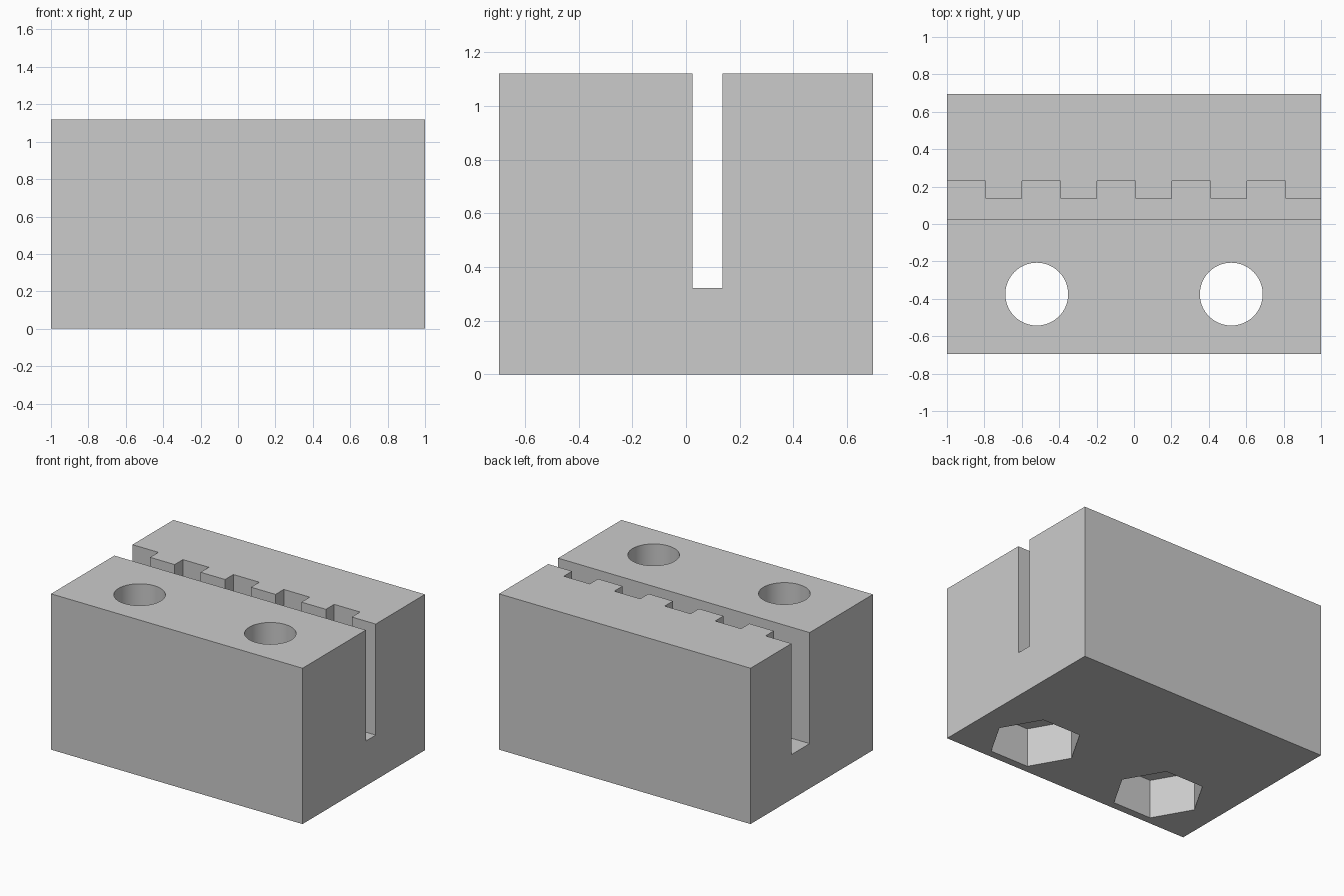
import bpy
import bmesh
from math import cos, sin, tau, radians

if "Cube" in bpy.data.objects:
    bpy.data.objects.remove(bpy.data.objects["Cube"], do_unlink=True)

HEIGHT, HALF_Y = 1.12, 0.695
HOLE_X, HOLE_Y = 0.52, -0.375
OVER = 0.1  # cutter overshoot past the block

grey = bpy.data.materials.new("plain grey")
grey.use_nodes = True
grey.diffuse_color = (0.6, 0.6, 0.6, 1)
grey.node_tree.nodes["Principled BSDF"].inputs["Base Color"].default_value = grey.diffuse_color


def prism(name, outline, z0, z1):
    """Extrude a flat outline from z0 up to z1."""
    bm = bmesh.new()
    face = bm.faces.new([bm.verts.new((x, y, z0)) for x, y in outline])
    grown = bmesh.ops.extrude_face_region(bm, geom=[face])["geom"]
    verts = [v for v in grown if isinstance(v, bmesh.types.BMVert)]
    bmesh.ops.translate(bm, verts=verts, vec=(0, 0, z1 - z0))
    bmesh.ops.recalc_face_normals(bm, faces=bm.faces)
    mesh = bpy.data.meshes.new(name)
    bm.to_mesh(mesh)
    bm.free()
    mesh.materials.append(grey)
    obj = bpy.data.objects.new(name, mesh)
    bpy.context.collection.objects.link(obj)
    return obj


def polygon(cx, cy, radius, sides):
    return [(cx + radius * cos(tau * i / sides), cy + radius * sin(tau * i / sides))
            for i in range(sides)]


def cut(target, cutter):
    """Subtract the cutter, then remove it."""
    mod = target.modifiers.new("cut", 'BOOLEAN')
    mod.operation, mod.solver, mod.object = 'DIFFERENCE', 'EXACT', cutter
    bpy.context.view_layer.objects.active = target
    bpy.ops.object.modifier_apply(modifier=mod.name)
    bpy.data.objects.remove(cutter, do_unlink=True)


# Solid block
block = prism("clamp_block", [(-1, -HALF_Y), (1, -HALF_Y), (1, HALF_Y), (-1, HALF_Y)], 0, HEIGHT)

# Belt slot with a toothed back wall
SLOT_FRONT, SLOT_BACK, NOTCH_BACK, SLOT_FLOOR = 0.024, 0.136, 0.23, 0.322
comb = [(-1 - OVER, SLOT_FRONT), (1 + OVER, SLOT_FRONT), (1 + OVER, SLOT_BACK)]
for i in reversed(range(5)):
    left = -1 + 0.401 * i
    right = left + 0.206
    if i == 0:
        left -= OVER
    comb += [(right, SLOT_BACK), (right, NOTCH_BACK), (left, NOTCH_BACK)]
    if i > 0:
        comb.append((left, SLOT_BACK))
cut(block, prism("slot_cutter", comb, SLOT_FLOOR, HEIGHT + OVER))

# Two bolt holes with hexagonal nut pockets underneath
for x in (-HOLE_X, HOLE_X):
    cut(block, prism("bolt_hole_cutter", polygon(x, HOLE_Y, 0.168, 64), -OVER, HEIGHT + OVER))
    cut(block, prism("nut_pocket_cutter", polygon(x, HOLE_Y, 0.305, 6), -OVER, 0.28))

# Smooth hole walls, sharp edges elsewhere
bpy.ops.object.select_all(action='DESELECT')
block.select_set(True)
bpy.context.view_layer.objects.active = block
bpy.ops.object.shade_smooth_by_angle(angle=radians(30))
